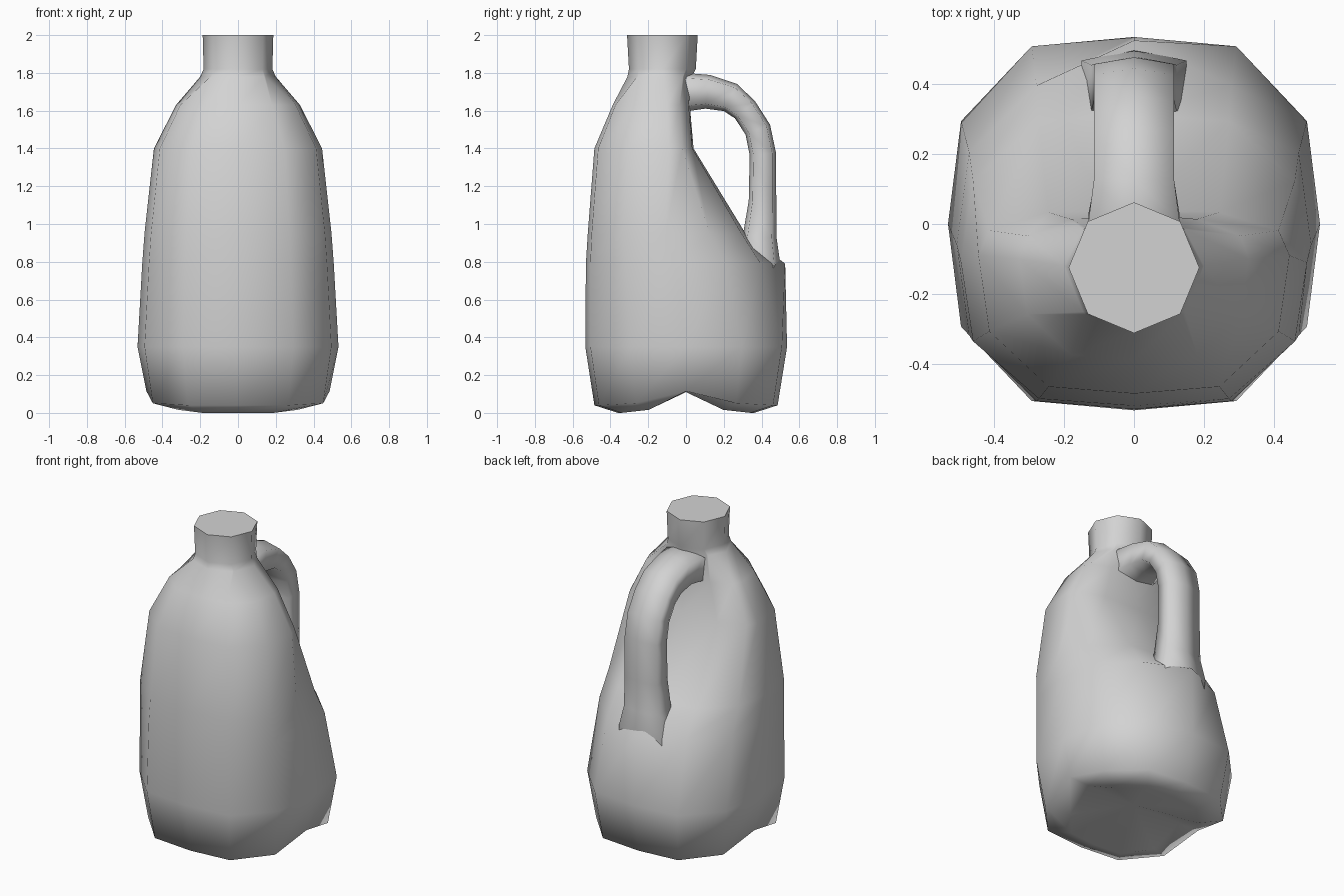
import bpy, bmesh, math
from mathutils import Vector

if "Cube" in bpy.data.objects:
    bpy.data.objects.remove(bpy.data.objects["Cube"], do_unlink=True)

grey = bpy.data.materials.new("plain grey plastic")
grey.use_nodes = True
colour = (0.65, 0.65, 0.65, 1)
grey.diffuse_color = colour
grey.node_tree.nodes["Principled BSDF"].inputs["Base Color"].default_value = colour

# Quarter outlines as (width fraction, depth fraction)
SQUARE = [(0, 1), (0.55, 0.95), (0.93, 0.55), (1, 0)]
ROUND = [(0, 1), (0.707, 0.707), (0.707, 0.707), (1, 0)]


def outline(blend):
    """Full loop from the front, counter-clockwise, square to round."""
    quarter = [Vector(a).lerp(Vector(b), blend) for a, b in zip(SQUARE, ROUND)]
    half = [(p.x, -p.y) for p in quarter] + [(p.x, p.y) for p in quarter[-2::-1]]
    return half + [(-x, y) for x, y in half[-2:0:-1]]


def bridge(bm, rings):
    for low, high in zip(rings, rings[1:]):
        n = len(low)
        for i in range(n):
            j = (i + 1) % n
            bm.faces.new((low[i], low[j], high[j], high[i]))


def finish(bm, name):
    bmesh.ops.recalc_face_normals(bm, faces=bm.faces)
    mesh = bpy.data.meshes.new(name)
    bm.to_mesh(mesh)
    bm.free()
    obj = bpy.data.objects.new(name, mesh)
    bpy.context.collection.objects.link(obj)
    mesh.materials.append(grey)
    bpy.ops.object.select_all(action="DESELECT")
    obj.select_set(True)
    bpy.context.view_layer.objects.active = obj
    bpy.ops.object.shade_smooth_by_angle(angle=math.radians(84))


# Body and neck: height, half width, front, middle, back, roundness,
# lift of the sides, bulge of the back centre
levels = [
    (0.00, 0.34, -0.36, 0, 0.36, 0, 0.11, 0),
    (0.04, 0.485, -0.485, 0, 0.485, 0, 0.075, 0),
    (0.35, 0.532, -0.533, 0, 0.535, 0, 0, 0),
    (0.79, 0.507, -0.53, -0.06, 0.42, 0, 0, 0.105),
    (0.95, 0.495, -0.52, -0.11, 0.315, 0, 0, 0),
    (1.40, 0.445, -0.485, -0.09, 0.04, 0, 0, 0),
    (1.63, 0.328, -0.388, -0.10, 0.02, 0, 0, 0),
    (1.78, 0.20, -0.31, -0.12, 0.03, 0.9, 0, 0),
    (1.82, 0.182, -0.302, -0.125, 0.052, 1, 0, 0),
    (2.00, 0.187, -0.312, -0.125, 0.062, 1, 0, 0),
]
bm = bmesh.new()
rings = []
for z, width, front, mid, back, blend, lift, bulge in levels:
    ring = []
    for x, t in outline(blend):
        y = mid + t * (back - mid if t > 0 else mid - front)
        if t == 1:
            y += bulge
        ring.append(bm.verts.new((x * width, y, z + lift * max(0, 1 - 1.55 * abs(t)))))
    rings.append(ring)
bridge(bm, rings)
# Grooved underside and flat top
centre = bm.verts.new((0, 0, 0.11))
for a, b in zip(rings[0], rings[0][1:] + rings[0][:1]):
    bm.faces.new((centre, b, a))
bmesh.ops.remove_doubles(bm, verts=bm.verts, dist=0.0005)
bm.faces.new([v for v in rings[-1] if v.is_valid])
finish(bm, "bottle_body")

# Handle: spine depth, spine height, half thickness, half width
spine = [
    (0.36, 0.62, 0.10, 0.15), (0.385, 0.80, 0.115, 0.15), (0.39, 0.93, 0.09, 0.122),
    (0.405, 1.12, 0.073, 0.115), (0.407, 1.37, 0.07, 0.115), (0.38, 1.50, 0.07, 0.115),
    (0.312, 1.605, 0.07, 0.115), (0.235, 1.67, 0.08, 0.115), (0.115, 1.70, 0.09, 0.115),
    (0.02, 1.70, 0.10, 0.13), (-0.08, 1.67, 0.09, 0.13),
]
section = [(0, 1), (1, 0.72), (1, -0.72), (0, -1), (-1, -0.72), (-1, 0.72)]
bm = bmesh.new()
rings = []
for i, (y, z, thick, width) in enumerate(spine):
    before, after = spine[max(i - 1, 0)], spine[min(i + 1, len(spine) - 1)]
    along = Vector((0, after[0] - before[0], after[1] - before[1])).normalized()
    outward = Vector((0, along.z, -along.y))
    rings.append([bm.verts.new(Vector((a * width, y, z)) + outward * b * thick)
                  for a, b in section])
bridge(bm, rings)
bm.faces.new(rings[0])
bm.faces.new(rings[-1])
finish(bm, "handle")
